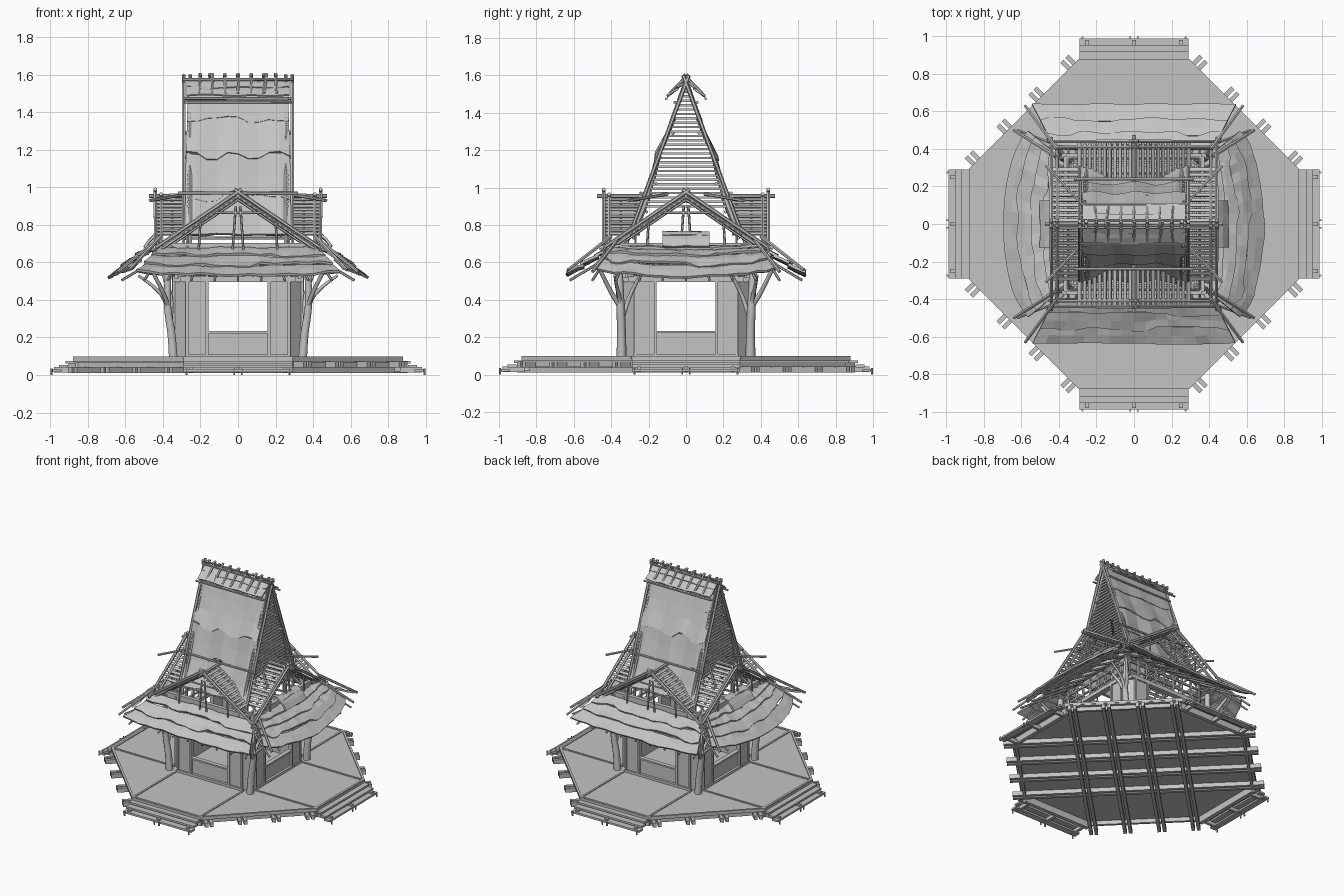
import bpy, bmesh, math, random
from math import pi
from mathutils import Vector, Matrix

random.seed(4)
if "Cube" in bpy.data.objects:
    bpy.data.objects.remove(bpy.data.objects["Cube"])

gray = bpy.data.materials.new("plain_gray")
gray.use_nodes = True
gray.diffuse_color = (0.55, 0.55, 0.55, 1)
gray.node_tree.nodes["Principled BSDF"].inputs["Base Color"].default_value = gray.diffuse_color
TURNS = [Matrix.Rotation(k * pi / 2, 4, "Z") for k in range(4)]
ONCE = TURNS[:1]
ENDS = TURNS[::2]
SIDES = (-1, 1)


def finish(bm, name):
    mesh = bpy.data.meshes.new(name)
    bm.to_mesh(mesh)
    bm.free()
    mesh.materials.append(gray)
    ob = bpy.data.objects.new(name, mesh)
    bpy.context.collection.objects.link(ob)
    return ob


def boards(name, items, turns=ONCE):
    """Boxes given as (centre, size, angle about z), repeated for each turn."""
    bm = bmesh.new()
    for turn in turns:
        for centre, size, angle in items:
            m = turn @ Matrix.Translation(centre) @ Matrix.Rotation(angle, 4, "Z")
            bmesh.ops.create_cube(bm, size=1, matrix=m @ Matrix.Diagonal((*size, 1)))
    return finish(bm, name)


def poles(name, items, r, turns=ONCE, sides=6):
    """Round poles between pairs of points."""
    bm = bmesh.new()
    for turn in turns:
        for a, b in items:
            a, b = Vector(a), Vector(b)
            d = b - a
            m = turn @ Matrix.Translation((a + b) / 2) @ d.to_track_quat("Z", "Y").to_matrix().to_4x4()
            bmesh.ops.create_cone(bm, cap_ends=True, segments=sides, radius1=r,
                                  radius2=r * 0.9, depth=d.length, matrix=m)
    return finish(bm, name)


def thatch(name, surface, rows, cols, turns, lift=0.016, ragged=0.2, thick=0.014):
    """Overlapping shaggy rows laid over surface(u, t), t running down the slope."""
    bm = bmesh.new()
    for turn in turns:
        for row in range(rows):
            lower = []
            for c in range(cols // 2 + 1):
                lower += [random.uniform(-ragged, ragged)] * 2
            grid = []
            for s in range(3):
                line = []
                for c in range(cols + 1):
                    drop = lower[c] if row < rows - 1 else lower[c] * 0.35
                    t = (row + s / 2 * (1.15 + drop) - 0.1) / rows
                    p = surface(c / cols, min(max(t, 0), 1.04))
                    p.z += lift * s / 2 + random.uniform(-0.005, 0.005)
                    line.append(bm.verts.new(turn @ p))
                grid.append(line)
            for s in range(2):
                for c in range(cols):
                    bm.faces.new((grid[s][c], grid[s + 1][c], grid[s + 1][c + 1], grid[s][c + 1]))
    ob = finish(bm, name)
    mod = ob.modifiers.new("thickness", "SOLIDIFY")
    mod.thickness = thick
    mod.offset = -1
    return ob


# Octagonal deck
bm = bmesh.new()
ring = [(0.29, -0.88), (0.88, -0.29), (0.88, 0.29), (0.29, 0.88)]
ring += [(-x, -y) for x, y in ring]
base = bm.faces.new([bm.verts.new((x, y, 0.072)) for x, y in ring])
top = bmesh.ops.extrude_face_region(bm, geom=[base])
bmesh.ops.translate(bm, vec=(0, 0, 0.02), verts=[v for v in top["geom"] if isinstance(v, bmesh.types.BMVert)])
bmesh.ops.recalc_face_normals(bm, faces=bm.faces)
finish(bm, "deck")
boards("deck_trim", [((s * 0.285, -0.61, 0.094), (0.014, 0.54, 0.008), 0) for s in SIDES]
       + [((0, -0.87, 0.094), (0.58, 0.016, 0.008), 0),
          ((0.581, -0.581, 0.09), (0.83, 0.016, 0.016), pi / 4)], TURNS)

# Paired beams crossing under the deck on both diagonals
beams = [((d + e) * math.cos(a) , (d + e) * math.sin(a), z, a)
         for a, z in ((pi / 4, 0.055), (3 * pi / 4, 0.028))
         for d in (-0.36, -0.12, 0.12, 0.36) for e in (-0.019, 0.019)]
boards("floor_beams", [((x, y, z), (0.024, 1.77, 0.032), a) for x, y, z, a in beams])
boards("edge_beams", [((0, -0.85, 0.045), (0.58, 0.03, 0.05), 0),
                      ((0.565, -0.565, 0.055), (0.82, 0.02, 0.03), pi / 4)], TURNS)

# Steps on all four sides
boards("steps", [((0, -y, z), (0.58, 0.05, 0.014), 0)
                 for y, z in ((0.895, 0.068), (0.93, 0.046), (0.965, 0.024))], TURNS)
poles("step_stakes", [((x, -0.994, 0), (x, -0.994, 0.034)) for x in (-0.275, -0.02, 0.02, 0.275)], 0.006, TURNS)
boards("step_stringers", [((x, -0.92, 0.028), (0.02, 0.12, 0.028), 0) for x in (-0.25, 0, 0.25)], TURNS)

# Walls with one wide opening on each side and chamfered corners
boards("walls", [((s * 0.22, -0.33, 0.31), (0.1, 0.022, 0.44), 0) for s in SIDES]
       + [((0.3, -0.3, 0.32), (0.085, 0.02, 0.46), pi / 4),
          ((0, -0.325, 0.16), (0.36, 0.016, 0.14), 0)], TURNS)
boards("wall_trim", [((s * 0.165, -0.335, 0.31), (0.014, 0.032, 0.44), 0) for s in SIDES]
       + [((s * 0.272, -0.334, 0.31), (0.014, 0.03, 0.44), 0) for s in SIDES]
       + [((0, -0.335, 0.228), (0.34, 0.034, 0.012), 0),
          ((0, -0.335, 0.1), (0.56, 0.034, 0.02), 0),
          ((0, -0.33, 0.51), (0.62, 0.04, 0.03), 0)], TURNS)
boards("upper_lattice", [((0, -0.33, z), (0.66, 0.014, 0.012), 0) for z in (0.57, 0.63)]
       + [((x * 0.08, -0.33, 0.59), (0.012, 0.016, 0.15), 0) for x in range(-4, 5)], TURNS)
boards("wall_plate", [((0, -0.36, 0.68), (0.72, 0.03, 0.045), 0)], TURNS)

# Crooked branching corner posts
branches = [[(0.345, 0.345, 0.09), (0.355, 0.345, 0.22), (0.375, 0.35, 0.36), (0.37, 0.36, 0.6)],
            [(0.365, 0.35, 0.28), (0.39, 0.355, 0.4), (0.45, 0.37, 0.47), (0.53, 0.38, 0.53)],
            [(0.37, 0.35, 0.36), (0.4, 0.4, 0.44), (0.46, 0.46, 0.56)],
            [(0.36, 0.34, 0.3), (0.36, 0.3, 0.42), (0.4, 0.24, 0.54)]]
for sx, right in ((1, "left"), (-1, "right")):
    for sy, front in ((-1, "front"), (1, "back")):
        data = bpy.data.curves.new("post_curve", "CURVE")
        data.dimensions = "3D"
        data.bevel_depth = 0.022
        data.bevel_resolution = 1
        data.resolution_u = 3
        data.use_fill_caps = True
        for i, path in enumerate(branches):
            sp = data.splines.new("BEZIER")
            sp.bezier_points.add(len(path) - 1)
            for j, (bp, p) in enumerate(zip(sp.bezier_points, path)):
                bp.co = (p[0] * sx, p[1] * sy, p[2])
                bp.handle_left_type = bp.handle_right_type = "AUTO"
                bp.radius = (1.2 if i == 0 else 0.65) - 0.1 * j
        data.materials.append(gray)
        ob = bpy.data.objects.new(f"{front}_{right}_post", data)
        bpy.context.collection.objects.link(ob)


# Thatched skirt roofs: straight at front and back, rounded at the sides
def front_skirt(u, t):
    x = (2 * u - 1) * (0.42 + 0.12 * t)
    return Vector((x, -0.4 - 0.235 * t, 0.68 - 0.155 * t + 0.02 * t * abs(2 * u - 1) ** 3))


def side_skirt(u, t):
    a = (2 * u - 1) * 1.2
    inner = Vector((0, -0.4, 0.69))
    inner.x = 0.36 * (2 * u - 1)
    outer = Vector((0.53 * math.sin(a), -0.44 - 0.25 * math.cos(a) ** 0.7, 0.515 + 0.05 * abs(2 * u - 1) ** 2))
    p = inner.lerp(outer, t)
    p.z += 0.03 * math.sin(t * pi)
    return p


thatch("front_and_back_thatch", front_skirt, 3, 16, ENDS)
thatch("side_thatch", side_skirt, 4, 18, TURNS[1::2])
thatch("dormer_thatch", lambda u, t: Vector(((u - 0.5) * 0.25, -0.4 - 0.1 * t, 0.765 - 0.08 * t * t)),
       2, 4, TURNS[1::2], lift=0.008)
poles("hip_poles", [((s * x, -y, z + 0.03), (s * x2, -y2, z2 + 0.03)) for s in SIDES
                    for x, y, z, x2, y2, z2 in ((0.41, 0.4, 0.71, 0.58, 0.63, 0.53),
                                                (0.42, 0.36, 0.7, 0.64, 0.5, 0.52))], 0.01, ENDS)
poles("eave_rafters", [((x * 0.1, -0.36, 0.66), (x * 0.125, -0.62, 0.505)) for x in range(-4, 5)], 0.008, TURNS)

# Four open gables around the tower
poles("gable_barge_poles", [((s * -0.02, -0.44, 0.99), (s * 0.46, -0.44, 0.665)) for s in SIDES]
      + [((s * -0.02, -0.41, 0.965), (s * 0.45, -0.41, 0.645)) for s in SIDES], 0.011, TURNS)
poles("gable_ridge_logs", [((0, -0.18, 0.955), (0, -0.475, 0.955))], 0.012, TURNS)
bm = bmesh.new()
for turn in TURNS:
    for s in SIDES:
        for i in range(11):
            x = 0.02 + 0.027 * i
            m = turn @ Matrix.Translation((s * x, -0.345, 0.95 - 0.68 * x)) @ Matrix.Rotation(s * 0.6, 4, "Y")
            bmesh.ops.create_cube(bm, size=1, matrix=m @ Matrix.Diagonal((0.02, 0.2, 0.006, 1)))
finish(bm, "gable_slats")
poles("gable_rafters", [((0, -y, 0.935), (s * 0.42, -y, 0.65)) for s in SIDES for y in (0.27, 0.35)], 0.008, TURNS)
poles("gable_braces", [((s * 0.012, -0.425, 0.9), (s * 0.03, -0.425, 0.65)) for s in SIDES]
      + [((-0.12, -0.425, 0.865), (0.12, -0.425, 0.865))]
      + [((s * 0.21, -0.42, 0.66), (s * 0.2, -0.42, 0.82)) for s in SIDES], 0.007, TURNS)
poles("tie_poles", [((-0.32, -0.24, 0.97), (0.32, -0.24, 0.97)), ((-0.47, -0.31, 0.93), (-0.27, -0.1, 0.965)),
                    ((0.27, -0.1, 0.965), (0.47, -0.31, 0.93))], 0.009, ENDS)

# Tall tower roof
profile = [(0.015, 1.56), (0.055, 1.43), (0.1, 1.29), (0.165, 1.16), (0.19, 1.02), (0.24, 0.87), (0.31, 0.73)]


def tower_slope(u, t):
    f = min(max(t, 0), 0.999) * (len(profile) - 1)
    i = int(f)
    y, z = Vector(profile[i]).lerp(Vector(profile[i + 1]), f - i)
    bulge = 0.012 * math.sin(u * 5 * pi) * t
    return Vector(((2 * u - 1) * (0.265 + 0.025 * t), -y - bulge, z))


thatch("tower_thatch", tower_slope, 4, 10, ENDS, lift=0.02, ragged=0.12, thick=0.018)
poles("tower_frame", [((s * x, 0.015, 1.6), (s * x, -0.33, 0.67)) for s in SIDES for x in (0.255, 0.29)], 0.011, ENDS)
slats = []
for i in range(28):
    z = 0.9 + 0.0235 * i
    slats.append(((0, -0.262, z), (0.37 * (1.59 - z) * 2, 0.012, 0.012), 0))
boards("tower_end_slats", slats, TURNS[1::2])
poles("tower_purlins", [((-0.29, -y + 0.03, z), (0.29, -y + 0.03, z)) for y, z in profile[2:]], 0.009, ENDS)

# Ridge cap with crossed sticks
thatch("ridge_cap", lambda u, t: Vector(((2 * u - 1) * 0.275, -0.1 * t, 1.575 - 0.085 * t)),
       2, 8, ENDS, lift=0.006, ragged=0.12, thick=0.01)
poles("ridge_poles", [((-0.295, -0.02, 1.575), (0.295, -0.02, 1.575)),
                      ((-0.285, -0.105, 1.475), (0.285, -0.105, 1.475)),
                      ((-0.285, -0.06, 1.455), (0.285, -0.06, 1.455))], 0.008, ENDS)
poles("ridge_sticks", [((x * 0.069 + random.uniform(-0.015, 0.015), 0.014, 1.605), (x * 0.069, -0.09, 1.5))
                       for x in range(-3, 4)], 0.009, ENDS)
